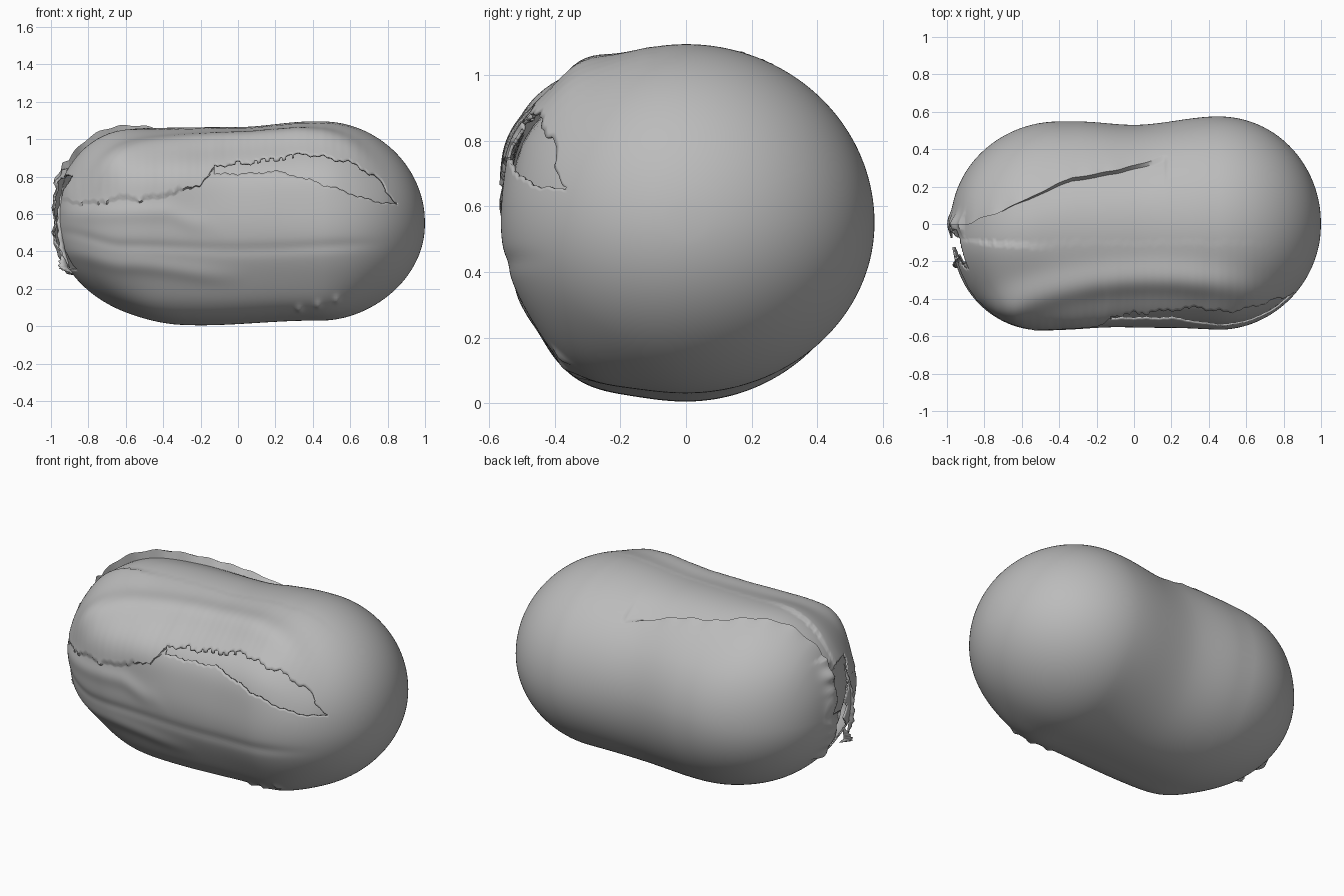
import bpy, bmesh, math
from mathutils import Vector, noise

cube = bpy.data.objects.get("Cube")
if cube:
    bpy.data.objects.remove(cube, do_unlink=True)

mat = bpy.data.materials.new("matte grey")
mat.use_nodes = True
GREY = (0.5, 0.5, 0.5, 1)
mat.diffuse_color = GREY
mat.node_tree.nodes["Principled BSDF"].inputs["Base Color"].default_value = GREY
mat.node_tree.nodes["Principled BSDF"].inputs["Roughness"].default_value = 0.7

ZC = 0.55
X0, X1 = -.98, 1
# Each side of the pod: extent by x, then start and roundness of its left cap
TOP = ([(-1, .49), (-.6, .51), (0, .515), (.4, .545), (1, .54)], -.48, 2.4)
BOTTOM = ([(-.6, .53), (-.2, .545), (.4, .52), (1, .5)], -.3, 2)
BACK = ([(-.3, .548), (0, .53), (.45, .575), (1, .58)], -.4, 2)
FRONT = ([(-.6, .56), (-.2, .55), (.2, .555), (.5, .565), (1, .56)], -.45, 2.2)


def lerp(table, x, smooth=True):
    if x <= table[0][0]:
        return table[0][1]
    for (x0, v0), (x1, v1) in zip(table, table[1:]):
        if x <= x1:
            t = (x - x0) / (x1 - x0)
            if smooth:
                t = t * t * (3 - 2 * t)
            return v0 + (v1 - v0) * t
    return table[-1][1]


def extent(side, x):
    table, start, power = side
    r = lerp(table, x)
    if x > .45:
        r *= math.sqrt(max(0, 1 - ((x - .45) / .55) ** 2))
    elif x < start:
        r *= max(0, 1 - ((start - x) / (start - X0)) ** power) ** (1 / power)
    return r


def base(x, a):
    c, s = math.cos(a), math.sin(a)
    return Vector((x, extent(BACK if c > 0 else FRONT, x) * c,
                   ZC + extent(TOP if s > 0 else BOTTOM, x) * s))


def gauss(d, w):
    return math.exp(-(d / w) ** 2)


def step(v, lo, hi):
    t = min(1, max(0, (v - lo) / (hi - lo)))
    return t * t * (3 - 2 * t)


def rag(x, f=12):
    return noise.noise(Vector((x * f, 3.1, 7.7))) * .02 + abs((x * 22) % 1 - .5) * .02


# Tear lines across the front (z by x) and the top (y by x)
UPPER = [(-1, .69), (-.88, .65), (-.4, .68), (-.2, .75), (-.12, .84), (.1, .85),
         (.33, .9), (.6, .86), (.75, .78), (.85, .66)]
LOWER = [(-1, .6), (-.4, .63), (-.12, .8), (.2, .82), (.4, .77), (.6, .71), (.7, .68), (.85, .65)]
FLAP = [(-1, -.01), (-.87, .02), (-.55, .155), (-.33, .255), (0, .31), (.16, .36)]


def upper(x):
    return lerp(UPPER, x, False) + rag(x)


def lower(x):
    return lerp(LOWER, x, False) - rag(x) * .7


def flap(x):
    return lerp(FLAP, x, False) + noise.noise(Vector((x * 9, 3.1, 7.7))) * .012


# Long folds on the front: z by x, height, width, right end
FOLDS = [([(-.95, .6), (-.4, .61), (-.2, .55), (0, .48)], .012, .05, -.05),
         ([(-.95, .5), (-.6, .43), (0, .41), (.85, .44)], -.006, .03, .85),
         ([(-.95, .4), (-.6, .33), (0, .27)], .01, .045, .1)]
NUBS = [(.33, .12), (.43, .14), (.53, .16)]


def lift(p):
    """Height of the raised back flap."""
    x, y, z = p
    e = y - flap(x)
    if z < .6 or x > .18 or e < -.004:
        return 0
    wave = 1 + .12 * math.sin(x * 48) * math.exp(-max(e, 0) / .03)
    return (.04 * wave * step(-x, -.2, .2) * step(x, -1, -.85)
            * math.exp(-max(e, 0) / .2) * step(z, .6, .85))


def relief(p):
    x, y, z = p
    d = lift(p)
    if z > .6:
        # Rounded shoulder ridge along the upper front
        ridge = -.28 - .21 * (x - .1) ** 2
        d += .034 * gauss(y - ridge, .075) * step(z, .65, .9) * step(-x, -.85, -.3)
        # Shallow hollow in front of the flap
        e = y - flap(x)
        if x < .18 and e < -.004:
            d -= .012 * step(-x, -.18, -.16) * gauss(e, .13)
        # Short crease beside the flap
        if x < -.38 and y < -.08 - .08 * (x + 1):
            d += .01 * step(-x, .38, .7) * gauss(y + .12, .1)
    if y < -.1:
        # Fullness along the tear and overlap of the upper sheet
        d += (.028 + .025 * step(-x, 0, .35)) * gauss(z - .82, .13) * step(-x, -.75, -.4) * step(x, -.9, -.6)
        if x < .85 and z > upper(x) - .004:
            d += .012 * step(-x, -.86, -.5) * gauss(z - upper(x), .13)
        for path, h, w, end in FOLDS:
            d += h * gauss(z - lerp(path, x), w) * step(end - x, 0, .35)
    if z < .4:
        # Squared lower front edge with small nubs
        d += .035 * gauss(y + .32, .13) * step(.4 - z, 0, .25) * step(.8 - abs(x), 0, .4)
        if y < -.1:
            d += sum(.012 * gauss(math.hypot(x - nx, z - nz), .017) for nx, nz in NUBS)
    return d


def torn(p):
    """True inside the front tear or the open end."""
    x, y, z = p
    if y < -.1 and -.13 < x < .85 and lower(x) < z < upper(x):
        return True
    r = noise.noise(Vector((1.3, 5.2, z * 14))) * .05
    return x < -.84 and .3 < z < .8 and -.2 - .06 * math.sin(z * 9) + r < y < -.04 + r


def angles(x, na):
    """Ring angles, with three rows of points laid along the tear lines."""
    def unit(v):
        return max(-.9, min(.9, v))
    rz = extent(TOP, x)
    back = math.acos(unit(flap(x) / extent(BACK, x)))
    up = math.pi - math.asin(unit((upper(x) - ZC) / rz))
    low = math.pi - math.asin(unit((lower(x) - ZC) / rz))
    rows = [(0, 0), (.2, back), (.42, up), (.45, max(low, up + .02)), (.6, math.tau * .6), (1, math.tau)]
    return [lerp(rows, j / na, False) for j in range(na)]


def pod(name, nx, na, inner=False):
    bm = bmesh.new()
    rings, source = [], {}
    for i in range(1, nx):
        u = i / nx
        # Crowd rings at the two round ends
        x = X0 + (X1 - X0) * (.35 * u + .65 * (.5 - .5 * math.cos(math.pi * u)))
        ring = []
        for a in angles(x, na):
            p = base(x, a)
            q = p.copy()
            out = Vector((0, p.y, p.z - ZC))
            scale = min(1, out.length / .3)
            out.normalize()
            if inner:
                # The core follows the broad swelling of the shell
                full = step(-p.y, .1, .3) * gauss(p.z - .82, .13) * step(x, -.9, -.6) * step(-x, -.75, -.4)
                q += out * (.022 * full - .026) * scale
                if x < -.75:
                    q.x = -.75 + (x + .75) * .55
                elif x > .8:
                    q.x = .8 + (x - .8) * .85
            else:
                q += out * relief(p) * scale
                q.y -= lift(p) * .6
                # Flared lips of the open end
                if x < -.88 and .25 < p.z < .85:
                    q.x -= .035 * gauss(p.y, .05) * (.6 + noise.noise(Vector((0, 0, p.z * 16))))
            v = bm.verts.new(q)
            source[v] = p
            ring.append(v)
        rings.append(ring)
    for a, b in zip(rings, rings[1:]):
        for j in range(na):
            k = (j + 1) % na
            bm.faces.new((a[j], a[k], b[k], b[j]))
    for ring, x, core_x in ((rings[0], X0, -.877), (rings[-1], X1, .97)):
        tip = bm.verts.new((core_x if inner else x, 0, ZC))
        source[tip] = Vector((x, 0, ZC))
        for j in range(na):
            bm.faces.new((ring[j], ring[(j + 1) % na], tip))
    if not inner:
        gone = [f for f in bm.faces
                if torn(sum((source[v] for v in f.verts), Vector()) / len(f.verts))]
        bmesh.ops.delete(bm, geom=gone, context='FACES')
    bmesh.ops.recalc_face_normals(bm, faces=bm.faces)
    return finish(name, bm)


def finish(name, bm):
    mesh = bpy.data.meshes.new(name)
    bm.to_mesh(mesh)
    bm.free()
    mesh.materials.append(mat)
    ob = bpy.data.objects.new(name, mesh)
    bpy.context.collection.objects.link(ob)
    bpy.ops.object.select_all(action='DESELECT')
    ob.select_set(True)
    bpy.context.view_layer.objects.active = ob
    bpy.ops.object.shade_smooth_by_angle(angle=math.radians(50))
    return ob


def thicken(ob, thickness):
    ob.modifiers.new("thickness", 'SOLIDIFY').thickness = thickness


thicken(pod("outer_shell", 240, 220), .01)
pod("inner_core", 70, 100, inner=True)


# Ragged slivers hanging from the open end
def sliver(name, path, width, n=24):
    bm = bmesh.new()
    rows = []
    for i in range(n + 1):
        t = i / n * (len(path) - 1)
        k = min(int(t), len(path) - 2)
        p = Vector(path[k]).lerp(Vector(path[k + 1]), t - k)
        w = width * math.sin(math.pi * (i + .5) / (n + 1)) * (.85 + .15 * (i % 3))
        rows.append((bm.verts.new(p), bm.verts.new(p + Vector((-w, -w * .3, 0)))))
    for a, b in zip(rows, rows[1:]):
        bm.faces.new((a[0], a[1], b[1], b[0]))
    thicken(finish(name, bm), .006)


sliver("front_lip", [(-.9, -.24, .31), (-.93, -.22, .42), (-.94, -.2, .6), (-.93, -.17, .78)], .03)
sliver("lower_tip", [(-.88, -.2, .28), (-.91, -.2, .31), (-.93, -.16, .4)], .045)
